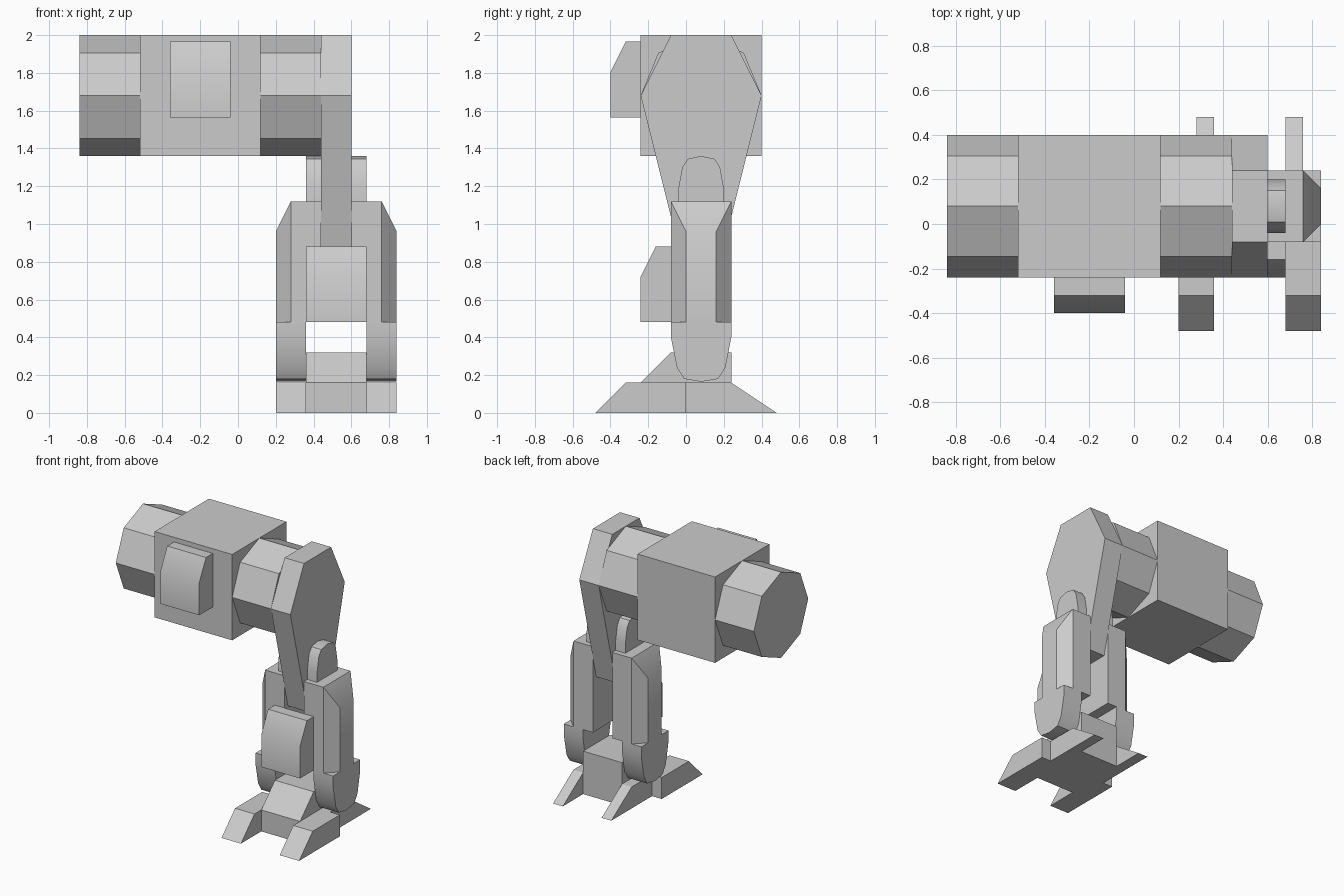
import bpy, bmesh
from math import radians, sin, cos, pi

if "Cube" in bpy.data.objects:
    bpy.data.objects.remove(bpy.data.objects["Cube"])

grey = bpy.data.materials.new("neutral_grey")
grey.use_nodes = True
COLOUR = (0.6, 0.6, 0.6, 1)
grey.diffuse_color = COLOUR
grey.node_tree.nodes["Principled BSDF"].inputs["Base Color"].default_value = COLOUR

LEG_X = 0.52   # centre plane of the leg
MID_Y = 0.08   # centre of the joints front to back


def finish(name, bm):
    bmesh.ops.recalc_face_normals(bm, faces=bm.faces)
    mesh = bpy.data.meshes.new(name)
    bm.to_mesh(mesh)
    bm.free()
    mesh.materials.append(grey)
    obj = bpy.data.objects.new(name, mesh)
    bpy.context.collection.objects.link(obj)
    bpy.ops.object.select_all(action='DESELECT')
    obj.select_set(True)
    bpy.context.view_layer.objects.active = obj
    bpy.ops.object.shade_smooth_by_angle(angle=radians(30))
    return obj


def extrude(name, x0, x1, profile):
    """Side profile of (y, z) points swept from x0 to x1."""
    bm = bmesh.new()
    face = bm.faces.new([bm.verts.new((x0, y, z)) for y, z in profile])
    new = bmesh.ops.extrude_face_region(bm, geom=[face])["geom"]
    moved = [v for v in new if isinstance(v, bmesh.types.BMVert)]
    bmesh.ops.translate(bm, verts=moved, vec=(x1 - x0, 0, 0))
    return finish(name, bm)


def box(name, x0, x1, y0, y1, z0, z1):
    return extrude(name, x0, x1, [(y0, z0), (y1, z0), (y1, z1), (y0, z1)])


def mirrored_y(half):
    """Complete a front half profile about the joint centre."""
    return half + [(2 * MID_Y - y, z) for y, z in reversed(half) if y != MID_Y]


def pad(name, x0, x1, y, z):
    extrude(name, x0, x1, [(y, z), (y, z + 0.4), (y - 0.08, z + 0.4),
                           (y - 0.16, z + 0.24), (y - 0.16, z)])


# Hip block with an octagonal axle on each side
box("hip_block", -0.52, 0.12, -0.24, 0.40, 1.36, 2.0)
octagon = [(MID_Y + 0.32 * sin(i * pi / 4), 1.68 + 0.32 * cos(i * pi / 4))
           for i in range(8)]
extrude("right_hip_axle", -0.84, -0.52, octagon)
extrude("left_hip_axle", 0.12, 0.44, octagon)
pad("hip_pad", -0.36, -0.04, -0.24, 1.565)

# Thigh and knee pad
extrude("thigh", 0.44, 0.60,
        mirrored_y([(-0.04, 0.88), (-0.24, 1.68), (-0.08, 2.0)]))
pad("knee_pad", 0.36, 0.68, -0.08, 0.48)

# Rounded ends of the knee tabs and ankle joints
knee_round = mirrored_y([(-0.04, 1.0), (-0.04, 1.19), (-0.02, 1.30),
                         (0.01, 1.345), (MID_Y, 1.36)])
ankle_round = mirrored_y([(-0.08, 0.48), (-0.08, 0.40), (-0.048, 0.24),
                          (-0.01, 0.18), (MID_Y, 0.165)])


def shin_guard(name, s):
    """Plate on the outside of the shin, bevelled at the front, back and top."""
    bm = bmesh.new()
    rings = []
    for dx, y0, y1, top in ((0.24, -0.08, 0.24, 1.12), (0.32, 0.0, 0.16, 0.96)):
        rings.append([bm.verts.new((LEG_X + s * dx, y, z)) for y, z in
                      ((y0, 0.48), (y1, 0.48), (y1, top), (y0, top))])
    inner, outer = rings
    bm.faces.new(inner)
    bm.faces.new(outer)
    for i in range(4):
        j = (i + 1) % 4
        bm.faces.new((inner[i], inner[j], outer[j], outer[i]))
    finish(name, bm)


# Lower leg and toes, one set on each side of the leg
for side, s in (("outer", 1), ("inner", -1)):
    def span(a, b):
        return LEG_X + s * a, LEG_X + s * b

    box(side + "_shin", *span(0.08, 0.24), -0.08, 0.24, 0.48, 1.12)
    shin_guard(side + "_shin_guard", s)
    extrude(side + "_knee_tab", *span(0.08, 0.16), knee_round)
    extrude(side + "_ankle_joint", *span(0.16, 0.32), ankle_round)
    extrude(side + "_front_toe", *span(0.16, 0.32),
            [(-0.48, 0), (-0.32, 0.16), (0, 0.16), (0, 0)])
    extrude(side + "_back_toe", *span(0.16, 0.24),
            [(0, 0), (0, 0.16), (0.24, 0.16), (0.48, 0)])

# Foot centre with the sloped ankle block on top
extrude("foot_centre", 0.36, 0.68, [(-0.24, 0), (-0.24, 0.16), (-0.08, 0.32),
                                    (0.24, 0.32), (0.24, 0)])
